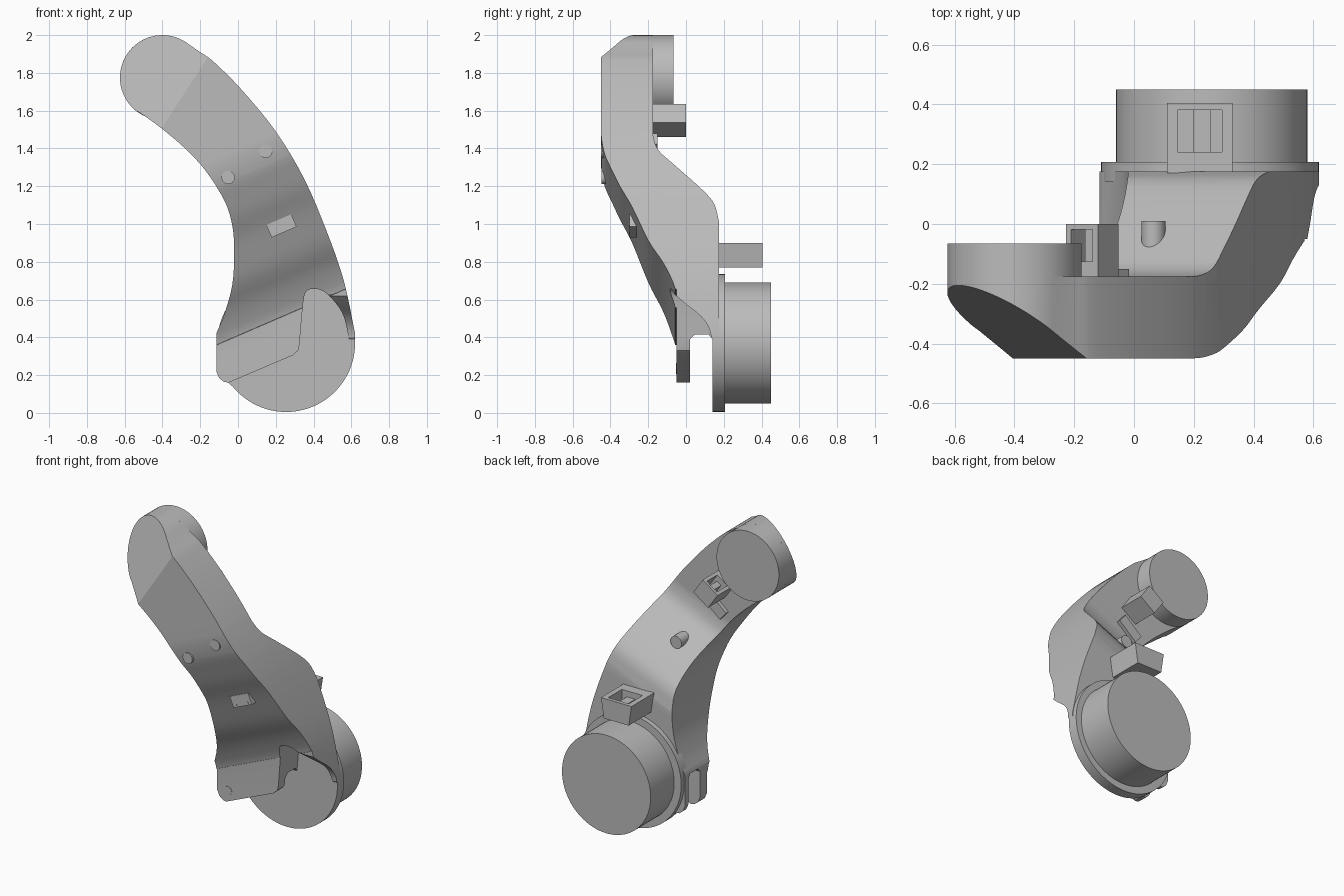
import bpy, bmesh
from math import radians, cos, sin, pi
from mathutils import Vector

old = bpy.data.objects.get("Cube")
if old:
    bpy.data.objects.remove(old, do_unlink=True)

grey = bpy.data.materials.new("plain grey")
grey.use_nodes = True
GREY = (0.5, 0.5, 0.5, 1)
grey.diffuse_color = GREY
grey.node_tree.nodes["Principled BSDF"].inputs["Base Color"].default_value = GREY

X, Y, Z = Vector((1, 0, 0)), Vector((0, 1, 0)), Vector((0, 0, 1))
TILT = radians(23.4)
U = Vector((cos(TILT), 0, sin(TILT)))    # across the arm
V = Vector((-sin(TILT), 0, cos(TILT)))   # along the arm


def prism(name, pts, a, b, c, c0, c1):
    """Extrude an outline in axes a, b along c from c0 to c1."""
    bm = bmesh.new()
    low = [bm.verts.new(a * p + b * q + c * c0) for p, q in pts]
    high = [bm.verts.new(a * p + b * q + c * c1) for p, q in pts]
    bm.faces.new(low)
    bm.faces.new(high)
    for i in range(len(pts)):
        j = (i + 1) % len(pts)
        bm.faces.new((low[i], low[j], high[j], high[i]))
    bmesh.ops.recalc_face_normals(bm, faces=bm.faces)
    mesh = bpy.data.meshes.new(name)
    bm.to_mesh(mesh)
    bm.free()
    mesh.materials.append(grey)
    ob = bpy.data.objects.new(name, mesh)
    bpy.context.collection.objects.link(ob)
    return ob


def arc(cx, cz, r, a0, a1, n):
    return [(cx + r * cos(radians(a0 + (a1 - a0) * i / n)),
             cz + r * sin(radians(a0 + (a1 - a0) * i / n))) for i in range(n + 1)]


def smooth(pts, n=4):
    """Smooth curve through a few points."""
    p = [Vector(q) for q in pts]
    p = [p[0] * 2 - p[1]] + p + [p[-1] * 2 - p[-2]]
    out = []
    for i in range(1, len(p) - 2):
        for k in range(n):
            t = k / n
            out.append(0.5 * (2 * p[i] + (p[i + 1] - p[i - 1]) * t
                       + (2 * p[i - 1] - 5 * p[i] + 4 * p[i + 1] - p[i + 2]) * t * t
                       + (3 * p[i] - p[i - 1] - 3 * p[i + 1] + p[i + 2]) * t ** 3))
    return [tuple(q) for q in out] + [tuple(p[-2])]


def disc(name, cx, cz, r, y0, y1, n=64):
    return prism(name, arc(cx, cz, r, 0, 360 - 360 / n, n - 1), X, Z, Y, y0, y1)


def rect(a0, a1, b0, b1):
    return [(a0, b0), (a1, b0), (a1, b1), (a0, b1)]


def combine(ob, other, operation="DIFFERENCE"):
    other.hide_render = True
    mod = ob.modifiers.new("shape", "BOOLEAN")
    mod.operation, mod.solver, mod.object = operation, "EXACT", other
    bpy.ops.object.select_all(action="DESELECT")
    bpy.context.view_layer.objects.active = ob
    ob.select_set(True)
    bpy.ops.object.modifier_apply(modifier=mod.name)
    bpy.data.objects.remove(other, do_unlink=True)


# Arm: front outline crossed with the bent thickness profile
outline = arc(0.255, 0.37, 0.365, -4, -140, 40)
outline += [(-0.05, 0.16), (-0.075, 0.165), (-0.1, 0.185), (-0.115, 0.22)]
outline += smooth([(-0.115, 0.42), (-0.07, 0.53), (-0.03, 0.68), (-0.02, 0.85),
                   (-0.03, 0.99), (-0.07, 1.12), (-0.17, 1.28), (-0.28, 1.4),
                   (-0.41, 1.51), (-0.52, 1.59)])
outline += arc(-0.4, 1.775, 0.225, 232, 50, 36)
outline += smooth([(-0.2, 1.91), (-0.13, 1.86), (0.02, 1.71), (0.2, 1.49), (0.35, 1.24),
                   (0.47, 0.96), (0.56, 0.7), (0.62, 0.42)])
arm = prism("arm", outline, X, Z, Y, -0.7, 0.4)

front = smooth([(-0.5, -0.05), (0.3, -0.05), (0.376, -0.058), (0.442, -0.082),
                (0.526, -0.125), (0.645, -0.2), (0.834, -0.285), (0.955, -0.35),
                (1.056, -0.395), (1.145, -0.43), (1.24, -0.447), (1.32, -0.45)])
back = smooth([(1.32, -0.175), (1.25, -0.172), (1.17, -0.145), (1.09, -0.07), (0.93, 0.09),
               (0.85, 0.15), (0.75, 0.175)])
bend = front + [(2.6, -0.45), (2.6, -0.175)] + back + [(-0.5, 0.175)]
combine(arm, prism("bend", bend, V, Y, U, -2, 2), "INTERSECT")

# Sloped cut on the upper end
N, M = Vector((-0.836, 0, 0.549)), Vector((0.549, 0, 0.836))
combine(arm, prism("end_cut", [(0.866, -0.65), (1.766, -0.05), (1.766, -0.8)],
                   N, Y, M, -1, 4))

# Opening in front of the lower joint, leaving the flap on one side
opening = [(-0.3, -0.2), (-0.3, 0.052), (-0.05, 0.16), (0.29, 0.305), (0.318, 0.33)]
opening += smooth([(0.325, 0.36), (0.345, 0.58), (0.36, 0.64), (0.395, 0.657), (0.45, 0.645),
                   (0.51, 0.59), (0.56, 0.51), (0.59, 0.38)])
opening += [(0.59, 0.3), (0.8, 0.3), (0.8, -0.2)]
combine(arm, prism("opening", opening, X, Z, Y, -1, 0.14))
sweep = smooth([(-0.12, 0.68), (-0.075, 0.64), (0, 0.575), (0.08, 0.51), (0.125, 0.44),
                (0.14, 0.34)])
combine(arm, prism("edge_sweep", sweep + [(0.14, -0.2), (-0.5, -0.2), (-0.5, 0.68)],
                   Y, Z, X, 0.4, 0.9))

# Slot behind the flap
slot = [(0.02, -0.2), (0.14, -0.2), (0.14, 0.39), (0.12, 0.415), (0.045, 0.415), (0.02, 0.39)]
combine(arm, prism("slot", slot, Y, Z, X, -0.5, 0.9))

# Joint drums and rim
disc("upper_drum", -0.4, 1.775, 0.225, -0.18, -0.065)
disc("lower_rim", 0.255, 0.37, 0.365, 0.142, 0.207, 96)
disc("lower_drum", 0.26, 0.37, 0.32, 0.2, 0.45, 80)

# Pins
disc("front_pin_right", -0.052, 1.246, 0.035, -0.447, -0.36, 32)
disc("front_pin_left", 0.147, 1.385, 0.035, -0.449, -0.36, 32)
disc("flap_pin", -0.038, 0.235, 0.028, -0.052, 0.0, 32)
disc("back_peg", 0.065, 1.18, 0.04, -0.2, 0.01, 32)

# Small catch on the front slope, with two screw dots
cu, cv = Vector((0.23, 0, 0.99)).dot(U), Vector((0.23, 0, 0.99)).dot(V)
prism("front_catch", rect(cu - 0.072, cu + 0.072, cv - 0.036, cv + 0.036), U, V, Y, -0.3, -0.2)
for i, du in enumerate((-0.045, 0.045)):
    p = U * (cu + du) + V * (cv - 0.02)
    disc(f"catch_screw_{i + 1}", p.x, p.z, 0.006, -0.303, -0.29, 12)


def clip(name, turn, cx, cz, width, height, y0, y1, skew):
    """Cable clip: a block with a pocket, a tongue and a rib inside."""
    a = X * cos(turn) + Z * sin(turn)
    b = -X * sin(turn) + Z * cos(turn)
    centre = Vector((cx, 0, cz))
    p, q, w, h = centre.dot(a), centre.dot(b), width / 2, height / 2
    block = prism(name, [(p - w + skew, q - h), (p + w - skew, q - h), (p + w, q + h),
                         (p - w, q + h)], a, b, Y, y0, y1)
    depth = y1 - y0
    pocket = prism("pocket", rect(p - w * 0.68, p + w * 0.68, q - h * 0.65, q + h * 2),
                   a, b, Y, y0 + depth * 0.3, y1 - depth * 0.1)
    combine(block, pocket)
    prism(name + "_rib", rect(p - w * 0.2, p + w * 0.35, q - h * 0.7, q + h * 0.4),
          a, b, Y, y0 + depth * 0.28, y1 - depth * 0.08)


clip("lower_clip", 0, 0.22, 0.835, 0.22, 0.13, 0.17, 0.405, 0.02)
clip("upper_clip", radians(35), -0.14, 1.548, 0.13, 0.12, -0.18, 0.0, 0.0)

# Raised pad beside the upper clip
T = radians(40)
A, B = X * cos(T) + Z * sin(T), Z * cos(T) - X * sin(T)
pad = Vector((-0.1, 0, 1.4))
pa, pb = pad.dot(A), pad.dot(B)
prism("cable_pad", rect(pa - 0.08, pa + 0.08, pb - 0.035, pb + 0.035), A, B, Y, -0.2, -0.15)

# Smooth shading with crisp edges
bpy.ops.object.select_all(action="DESELECT")
for ob in bpy.context.scene.objects:
    if ob.type == "MESH":
        ob.select_set(True)
        bpy.context.view_layer.objects.active = ob
bpy.ops.object.shade_smooth_by_angle(angle=radians(30))
